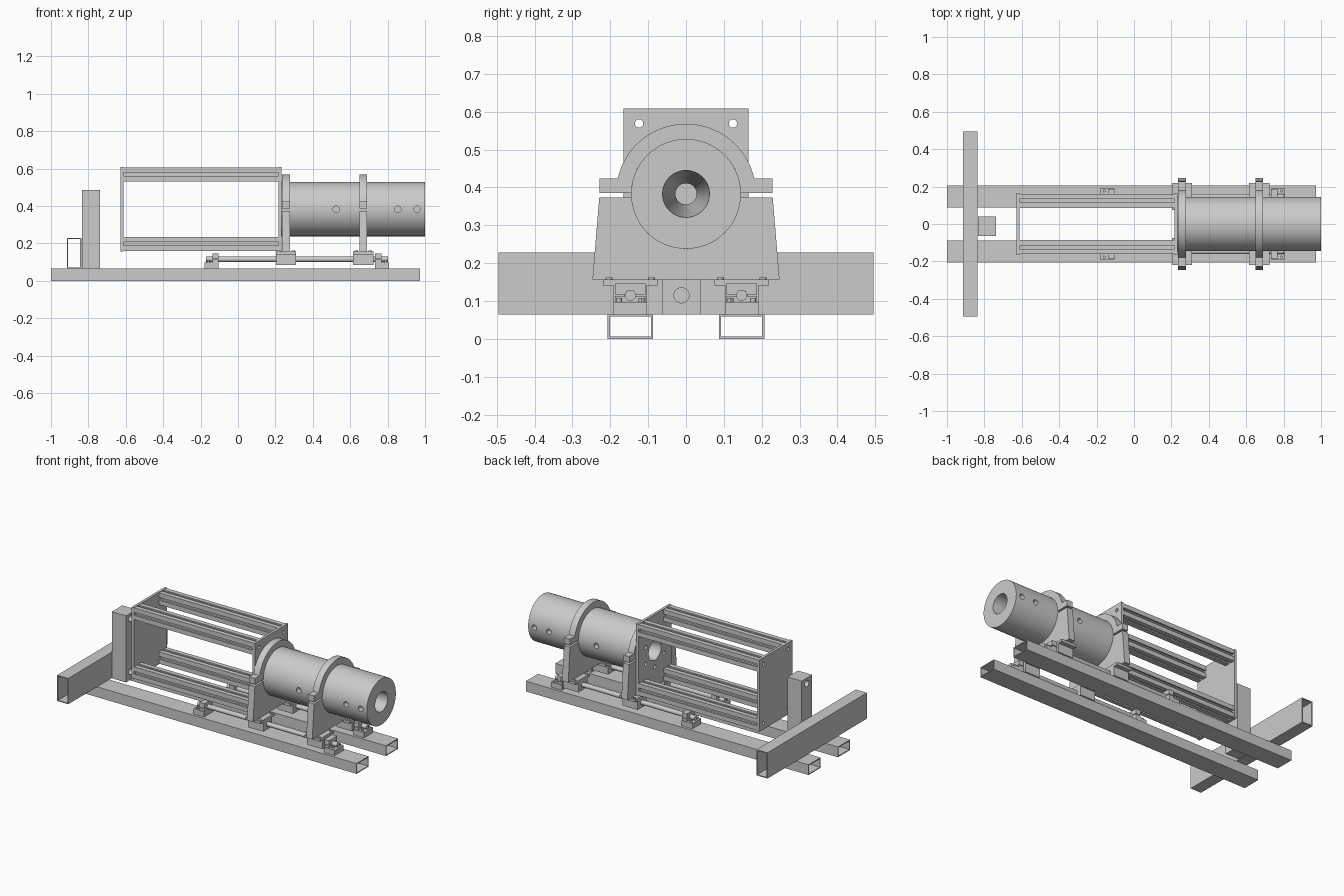
import bpy, bmesh, math
from mathutils import Matrix

if "Cube" in bpy.data.objects:
    bpy.data.objects.remove(bpy.data.objects["Cube"])

# cyclic axis maps: profile (u, v) + depth -> x: (y, z), y: (z, x), z: (x, y)
AXES = {
    'x': Matrix(((0, 0, 1), (1, 0, 0), (0, 1, 0))),
    'y': Matrix(((0, 1, 0), (0, 0, 1), (1, 0, 0))),
    'z': Matrix.Identity(3),
}


def add_object(name, mesh):
    for p in mesh.polygons:
        p.use_smooth = True
    mesh.set_sharp_from_angle(angle=math.radians(30))
    ob = bpy.data.objects.new(name, mesh)
    bpy.context.collection.objects.link(ob)
    return ob


def baked(ob):
    dg = bpy.context.evaluated_depsgraph_get()
    return bpy.data.meshes.new_from_object(ob.evaluated_get(dg))


def prism(name, loops, a, b, axis='x'):
    """Extrude closed loops (inner loops become holes) from a to b along an axis."""
    cu = bpy.data.curves.new(name, 'CURVE')
    cu.dimensions, cu.fill_mode, cu.extrude = '2D', 'BOTH', (b - a) / 2
    for pts in loops:
        s = cu.splines.new('POLY')
        s.points.add(len(pts) - 1)
        for p, (u, v) in zip(s.points, pts):
            p.co = (u, v, 0, 1)
        s.use_cyclic_u = True
    tmp = bpy.data.objects.new("temp", cu)
    bpy.context.collection.objects.link(tmp)
    bpy.context.view_layer.update()
    me = baked(tmp)
    bpy.data.objects.remove(tmp)
    me.transform(AXES[axis].to_4x4() @ Matrix.Translation((0, 0, (a + b) / 2)))
    bm = bmesh.new()
    bm.from_mesh(me)
    bmesh.ops.remove_doubles(bm, verts=bm.verts, dist=1e-5)
    bmesh.ops.recalc_face_normals(bm, faces=bm.faces)
    bm.to_mesh(me)
    bm.free()
    return add_object(name, me)


def rect(u0, u1, v0, v1):
    return [(u0, v0), (u1, v0), (u1, v1), (u0, v1)]


def arc(u, v, r, a0=0, a1=360, n=24):
    full = a1 - a0 == 360
    return [(u + r * math.cos(math.radians(a0 + (a1 - a0) * i / n)),
             v + r * math.sin(math.radians(a0 + (a1 - a0) * i / n)))
            for i in range(n if full else n + 1)]


def tube(name, u0, u1, v0, v1, a, b, axis, t=0.006):
    return prism(name, [rect(u0, u1, v0, v1),
                        rect(u0 + t, u1 - t, v0 + t, v1 - t)], a, b, axis)


CZ = 0.383      # barrel axis height
SHAFT_Z = 0.115

# base: two long hollow rails, cross tube and post
for s, side in ((-1, "front"), (1, "back")):
    tube(f"{side}_base_rail", s * 0.147 - 0.06, s * 0.147 + 0.06, 0, 0.065, -1, 0.972, 'x')
tube("cross_beam", 0.065, 0.228, -0.915, -0.838, -0.495, 0.495, 'y')
prism("post", [rect(-0.064, 0.04, 0.065, 0.485),
               arc(-0.012, 0.115, 0.02), arc(-0.012, 0.45, 0.02)], -0.835, -0.737)

# cage end plates with corner holes
corners = [(y, z) for y in (-0.124, 0.124) for z in (0.197, 0.569)]
corner_holes = [arc(y, z, 0.011, n=16) for y, z in corners]
outline = rect(-0.165, 0.165, 0.157, 0.609)
prism("outer_end_plate", [outline] + corner_holes, -0.627, -0.611)
small = [arc(0.105 * math.cos(a), CZ + 0.105 * math.sin(a), 0.012, n=16)
         for a in (math.pi * k / 3 + math.pi / 6 for k in range(6))]
prism("inner_end_plate", [outline, arc(0, CZ, 0.062, n=40)] + corner_holes + small,
      0.217, 0.233)

# slotted extrusions joining the plates
H, O, I, L, D = 0.0375, 0.009, 0.02, 0.008, 0.018
side = [(H, -H), (H, -O), (H - L, -O), (H - L, -I), (D, -O),
        (D, O), (H - L, I), (H - L, O), (H, O)]
for i, (y, z) in enumerate(corners):
    prof = []
    for k in range(4):
        c, s = round(math.cos(k * math.pi / 2)), round(math.sin(k * math.pi / 2))
        prof += [(y + c * u - s * v, z + s * u + c * v) for u, v in side]
    prism(f"slotted_bar_{i + 1}", [prof, arc(y, z, 0.011, n=16)], -0.611, 0.217)

# barrel: lathed body with tapered bore
bm = bmesh.new()
prof = [(0.233, 0.145), (1.0, 0.145), (1.0, 0.062), (0.5, 0.028), (0.4, 0.028), (0.233, 0.062)]
N = 72
rings = [[bm.verts.new((x, r * math.cos(2 * math.pi * k / N), CZ + r * math.sin(2 * math.pi * k / N)))
          for k in range(N)] for x, r in prof]
for i, ring in enumerate(rings):
    nxt = rings[(i + 1) % len(rings)]
    for k in range(N):
        bm.faces.new((ring[k], ring[(k + 1) % N], nxt[(k + 1) % N], nxt[k]))
bmesh.ops.recalc_face_normals(bm, faces=bm.faces)
me = bpy.data.meshes.new("barrel")
bm.to_mesh(me)
bm.free()
barrel = add_object("barrel", me)

# blind radial holes on both sides of the barrel
cutters = []
for x in (0.525, 0.855, 0.957):
    for y0, y1 in ((-0.2, -0.11), (0.11, 0.2)):
        c = prism("hole_cutter", [arc(CZ, x, 0.017, n=20)], y0, y1, 'y')
        c.hide_render = True
        m = barrel.modifiers.new("hole", 'BOOLEAN')
        m.operation, m.object, m.solver = 'DIFFERENCE', c, 'EXACT'
        cutters.append(c)
bpy.context.view_layer.update()
new = baked(barrel)
barrel.modifiers.clear()
barrel.data = new
new.set_sharp_from_angle(angle=math.radians(30))
for c in cutters:
    bpy.data.objects.remove(c)

# barrel supports: tapered lower saddle, upper clamp, carriages
R, RO = 0.145, 0.185
dip = math.degrees(math.asin(0.009 / R))
ear = math.degrees(math.asin((0.424 - CZ) / RO))
for xc, label in ((0.257, "inner"), (0.67, "outer")):
    x0, x1 = xc - 0.021, xc + 0.021
    saddle = [(-0.247, 0.157), (0.247, 0.157), (0.229, 0.374)]
    saddle += arc(0, CZ, R, -dip, -180 + dip, 40) + [(-0.229, 0.374)]
    prism(f"{label}_saddle", [saddle], x0, x1)
    clamp = [(0.228, 0.386), (0.228, 0.424)] + arc(0, CZ, RO, ear, 180 - ear, 40)
    clamp += [(-0.228, 0.424), (-0.228, 0.386)] + arc(0, CZ, R, 179, 1, 40)
    prism(f"{label}_clamp", [clamp], x0, x1)
    for s in (-1, 1):
        y = s * 0.147
        block = [(y - 0.044, 0.083), (y + 0.044, 0.083), (y + 0.044, 0.141), (y + 0.072, 0.141),
                 (y + 0.072, 0.157), (y - 0.072, 0.157), (y - 0.072, 0.141), (y - 0.044, 0.141)]
        prism(f"{label}_carriage", [block, arc(y, SHAFT_Z, 0.0155)], xc - 0.054, xc + 0.054)
        for dx in (-0.038, 0.038):
            for dy in (-0.056, 0.056):
                prism("carriage_bolt", [arc(xc + dx, y + dy, 0.009, n=12)], 0.15, 0.162, 'z')

# guide shafts and their end supports
for s in (-1, 1):
    y = s * 0.147
    prism("guide_shaft", [arc(y, SHAFT_Z, 0.0145, n=32)], -0.172, 0.802)
    for inner, outer in ((-0.103, -0.178), (0.733, 0.808)):
        d = 0.034 if outer > inner else -0.034
        prism("shaft_support_foot", [rect(y - 0.044, y + 0.044, 0.065, 0.098)],
              min(inner, outer), max(inner, outer))
        # split clamp with a narrow slot on either side of the shaft
        for up, (z0, z1) in ((1, (0.117, 0.147)), (-1, (0.098, 0.113))):
            zs = z0 if up > 0 else z1
            a = math.degrees(math.asin(abs(zs - SHAFT_Z) / 0.0145))
            bite = arc(y, SHAFT_Z, 0.0145, up * a, up * (180 - a), 16)
            zo = z1 if up > 0 else z0
            prof = [(y + 0.04, zs)] + bite + [(y - 0.04, zs), (y - 0.04, zo), (y + 0.04, zo)]
            prism("shaft_clamp", [prof], min(inner, inner + d), max(inner, inner + d))
        for dy in (-0.03, 0.03):
            prism("foot_bolt", [arc((inner + outer) / 2 + d * 0.55, y + dy, 0.008, n=12)],
                  0.095, 0.108, 'z')
